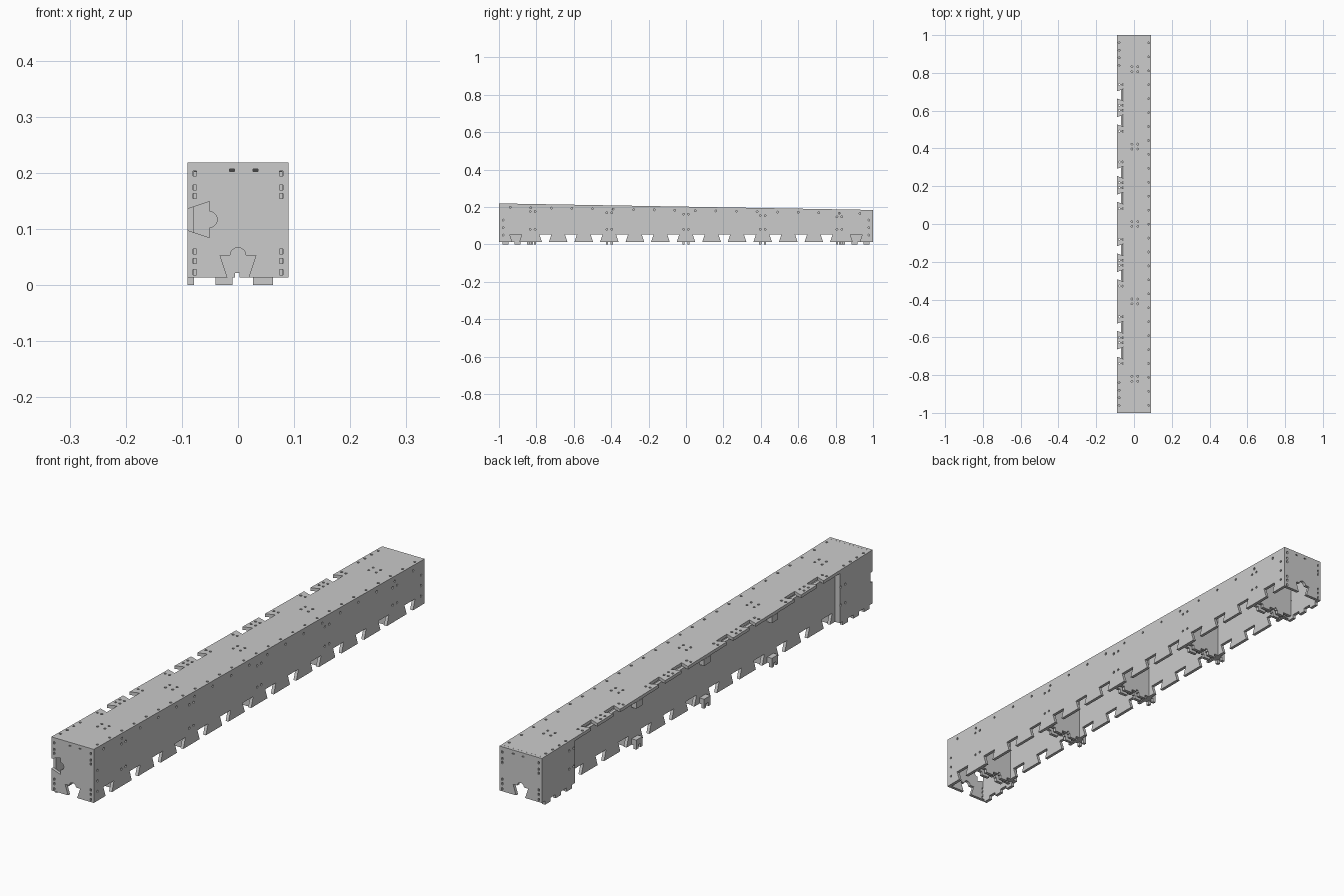
import bpy, bmesh
from math import sin, cos, pi
from mathutils import Matrix

if "Cube" in bpy.data.objects:
    bpy.data.objects.remove(bpy.data.objects["Cube"])

T = 0.012            # plate thickness
BASE = 0.014         # lower edge of the plates, feet reach z = 0
BAY = 0.41           # rib spacing
SLOPE = -0.0175


def ztop(y):
    return 0.2015 + SLOPE * y


def frame(u, v, w, origin):
    m = Matrix.Identity(4)
    for col, vec in enumerate((u, v, w, origin)):
        for row in range(3):
            m[row][col] = vec[row]
    return m


def across_x(x):     # plate in the y-z plane
    return frame((0, 1, 0), (0, 0, 1), (1, 0, 0), (x, 0, 0))


def across_y(y):     # plate in the x-z plane
    return frame((1, 0, 0), (0, 0, 1), (0, -1, 0), (0, y, 0))


def circle(u, v, r=0.0048, n=8):
    return [(u + r * cos(2 * pi * i / n), v + r * sin(2 * pi * i / n)) for i in range(n)]


def slot(u, v, w, h):
    return [(u - w / 2, v - h / 2), (u + w / 2, v - h / 2),
            (u + w / 2, v + h / 2), (u - w / 2, v + h / 2)]


def plate(name, outline, holes, matrix, t=T):
    cu = bpy.data.curves.new(name, 'CURVE')
    cu.dimensions = '2D'
    cu.fill_mode = 'BOTH'
    cu.extrude = t / 2
    for loop in [outline] + holes:
        sp = cu.splines.new('POLY')
        sp.points.add(len(loop) - 1)
        for p, (u, v) in zip(sp.points, loop):
            p.co = (u, v, 0, 1)
        sp.use_cyclic_u = True
    tmp = bpy.data.objects.new(name + "_tmp", cu)
    bpy.context.collection.objects.link(tmp)
    dg = bpy.context.evaluated_depsgraph_get()
    me = bpy.data.meshes.new_from_object(tmp.evaluated_get(dg))
    bpy.data.objects.remove(tmp)
    me.transform(matrix)
    bm = bmesh.new()
    bm.from_mesh(me)
    bmesh.ops.remove_doubles(bm, verts=bm.verts, dist=1e-5)
    bmesh.ops.recalc_face_normals(bm, faces=bm.faces)
    for f in bm.faces:
        f.smooth = False
    bm.to_mesh(me)
    bm.free()
    me.name = name
    ob = bpy.data.objects.new(name, me)
    bpy.context.collection.objects.link(ob)
    return ob


def notch(c, relief=False, narrow=0.019, wide=0.032, depth=0.039):
    """Dovetail notch as (along, depth) points, optional half-round relief."""
    pts = [(c - narrow, 0), (c - wide, depth)]
    if relief:
        pts += [(c - 0.014 * cos(pi * i / 8), depth + 0.014 * sin(pi * i / 8)) for i in range(9)]
    return pts + [(c + wide, depth), (c + narrow, 0)]


def foot(a, b):
    return [(a, 0), (a, -BASE), (b, -BASE), (b, 0)]


def low_edge(parts):
    return [(u, BASE + d) for p in parts for u, d in p]


steps = [s * k * BAY / 6 for s in (-1, 1) for k in (1, 3, 5, 7, 9, 11)]
ribs = [k * BAY for k in range(-2, 3)]

# right side panel: full length, dovetails along the foot
cuts = sorted(steps + [-0.91, 0.91])
E = 1 - T
holes = [circle(r + d, z) for r in ribs for d in (-0.013, 0.013)
         for z in (0.08, ztop(r) - 0.04)]
holes += [circle(-0.94 + i * 0.11, ztop(-0.94 + i * 0.11) - 0.02) for i in range(18)]
holes += [circle(s * 0.978, z) for s in (-1, 1) for z in (0.05, 0.09, 0.13)]
plate("right_panel", [(-E, BASE)] + low_edge(notch(c) for c in cuts)
      + [(E, BASE), (E, ztop(E) - T), (-E, ztop(-E) - T)], holes, across_x(0.09 - T / 2))

# recessed left panel between the outer ribs
L = 2 * BAY
plate("left_panel", [(-L, BASE)] + low_edge(notch(c) for c in sorted(steps))
      + [(L, BASE), (L, ztop(L) - T), (-L, ztop(-L) - T)], [], across_x(-0.064))

# flush left panels at both ends
for s, name in ((-1, "left_front_panel"), (1, "left_back_panel")):
    a, b = sorted((s * E, s * (L - 0.019)))
    feet = sorted(s * k for k in (0.965, 0.90, 0.835))
    hs = [circle(s * y, z) for y in (0.835, 0.807) for z in (0.08, 0.15)]
    plate(name, [(a, BASE)] + low_edge(foot(f - 0.016, f + 0.016) for f in feet)
          + [(b, BASE), (b, ztop(b) - T), (a, ztop(a) - T)], hs, across_x(-0.09 + T / 2))

# end plates with a dovetail below; the front one also has one at the left
for s, name in ((-1, "front_plate"), (1, "back_plate")):
    top = ztop(s)
    left = [(-0.09 + d, z) for z, d in reversed(notch(0.117, True))] if s < 0 else []
    zs = [0.023, 0.043, 0.06] + [top - k for k in (0.06, 0.045, 0.02)]
    hs = [slot(x, z, 0.006, 0.009) for x in (-0.077, 0.077) for z in zs]
    hs += [slot(x, top - 0.014, 0.009, 0.004) for x in (-0.011, 0.031)]
    plate(name, [(-0.09, BASE)] + low_edge([notch(0, True)])
          + [(0.09, BASE), (0.09, top), (-0.09, top)] + left,
          hs, across_y(s * (1 - T / 2)))

# sloping top plate with dovetails along its left edge
hooks = sorted(s * k * BAY / 3 for s in (-1, 1) for k in (1, 2, 4, 5))
left = [(-0.09 + d, y) for c in reversed(hooks)
        for y, d in reversed(notch(c, depth=0.035))]
holes = [circle(0.077, -0.96 + i * 0.0738) for i in range(27)]
holes += [circle(-0.079, s * y) for s in (-1, 1) for y in (0.84, 0.88, 0.92, 0.96)]
holes += [circle(x, r + d) for r in ribs for d in (-0.013, 0.013) for x in (-0.011, 0.02)]
for c in hooks:
    holes += [circle(x, c + d) for x in (-0.078, -0.06) for d in (-0.055, 0.055)]
plate("top_plate", [(-0.09, -E), (0.09, -E), (0.09, E), (-0.09, E)] + left, holes,
      frame((1, 0, 0), (0, 1, SLOPE), (0, 0, 1), (0, 0, ztop(0) - T / 2)))

# twin-plate ribs with feet; inner ribs poke tabs through the left panel
for i, r in enumerate(ribs):
    top = ztop(r) - T - 0.001
    outer = abs(r) > 0.5
    for d in (-0.013, 0.013):
        bottom = low_edge([foot(-0.04, -0.01), [(-0.005, 0), (-0.005, 0.008),
                           (0.003, 0.008), (0.003, 0)], foot(0.027, 0.062)])
        right = [(0.078, BASE), (0.078, top)]
        if outer:
            lead, tail = [(-0.078, BASE)], [(-0.078, top)]
        else:
            lead = [(-0.058, 0.036), (-0.09, 0.036), (-0.09, 0), (-0.078, 0), (-0.078, BASE)]
            tail = [(-0.09, top), (-0.09, top - 0.025), (-0.058, top - 0.025)]
        plate(f"rib_{i + 1}_{'front' if d < 0 else 'back'}",
              lead + bottom + right + tail, [], across_y(r + d))
    if not outer:
        # blocks closing the paired tabs
        for n, z0, z1 in (("lower", BASE, 0.036), ("upper", top - 0.025, top)):
            plate(f"rib_{i + 1}_{n}_block", slot(r, (z0 + z1) / 2, 0.014, z1 - z0), [],
                  across_x(-0.08), 0.02)
